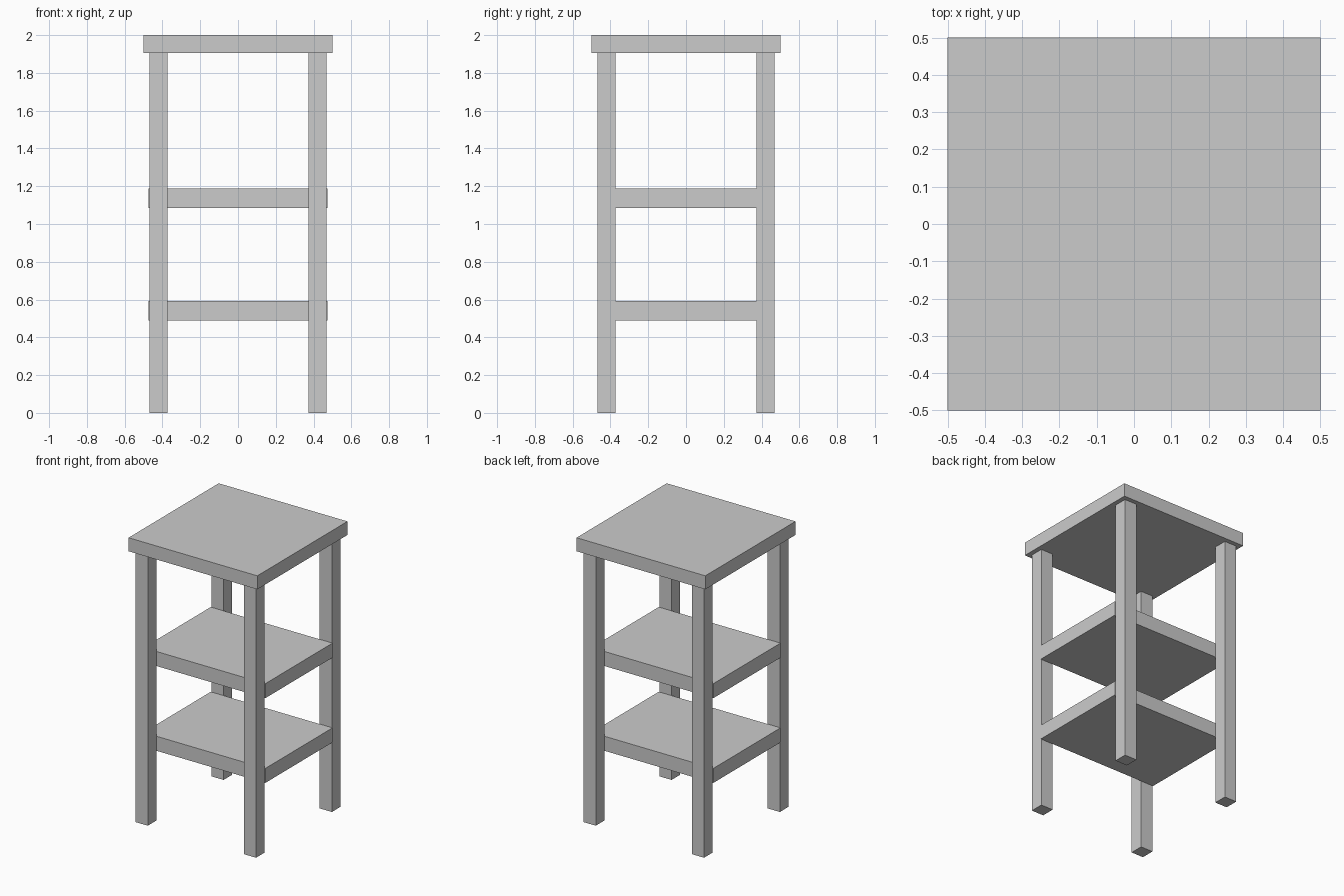
import bpy

cube = bpy.data.objects.get("Cube")
if cube:
    bpy.data.objects.remove(cube, do_unlink=True)

# Single plain grey finish
grey = bpy.data.materials.new("light_grey")
grey.use_nodes = True
colour = (0.6, 0.6, 0.6, 1)
grey.diffuse_color = colour
grey.node_tree.nodes["Principled BSDF"].inputs["Base Color"].default_value = colour


def box(name, low, high):
    """Add a box spanning two opposite corners."""
    centre = [(a + b) / 2 for a, b in zip(low, high)]
    bpy.ops.mesh.primitive_cube_add(size=1, location=centre)
    part = bpy.context.object
    part.name = name
    part.scale = [b - a for a, b in zip(low, high)]
    bpy.ops.object.transform_apply(location=False, rotation=False, scale=True)
    part.data.materials.append(grey)
    return part


TOP_UNDERSIDE = 1.905
LEG_INNER, LEG_OUTER = 0.373, 0.468
SHELF_HALF_WIDTH = 0.473

# Table top
box("table_top", (-0.5, -0.5, TOP_UNDERSIDE), (0.5, 0.5, 2))

# Four square legs
for x_name, sx in (("left", 1), ("right", -1)):
    for y_name, sy in (("front", -1), ("back", 1)):
        xs = sorted((sx * LEG_INNER, sx * LEG_OUTER))
        ys = sorted((sy * LEG_INNER, sy * LEG_OUTER))
        box(f"{y_name}_{x_name}_leg", (xs[0], ys[0], 0), (xs[1], ys[1], TOP_UNDERSIDE))

# Two shelves held between the front and back legs
for name, bottom, top in (("lower_shelf", 0.49, 0.592), ("upper_shelf", 1.085, 1.187)):
    box(name, (-SHELF_HALF_WIDTH, -LEG_INNER, bottom), (SHELF_HALF_WIDTH, LEG_INNER, top))
